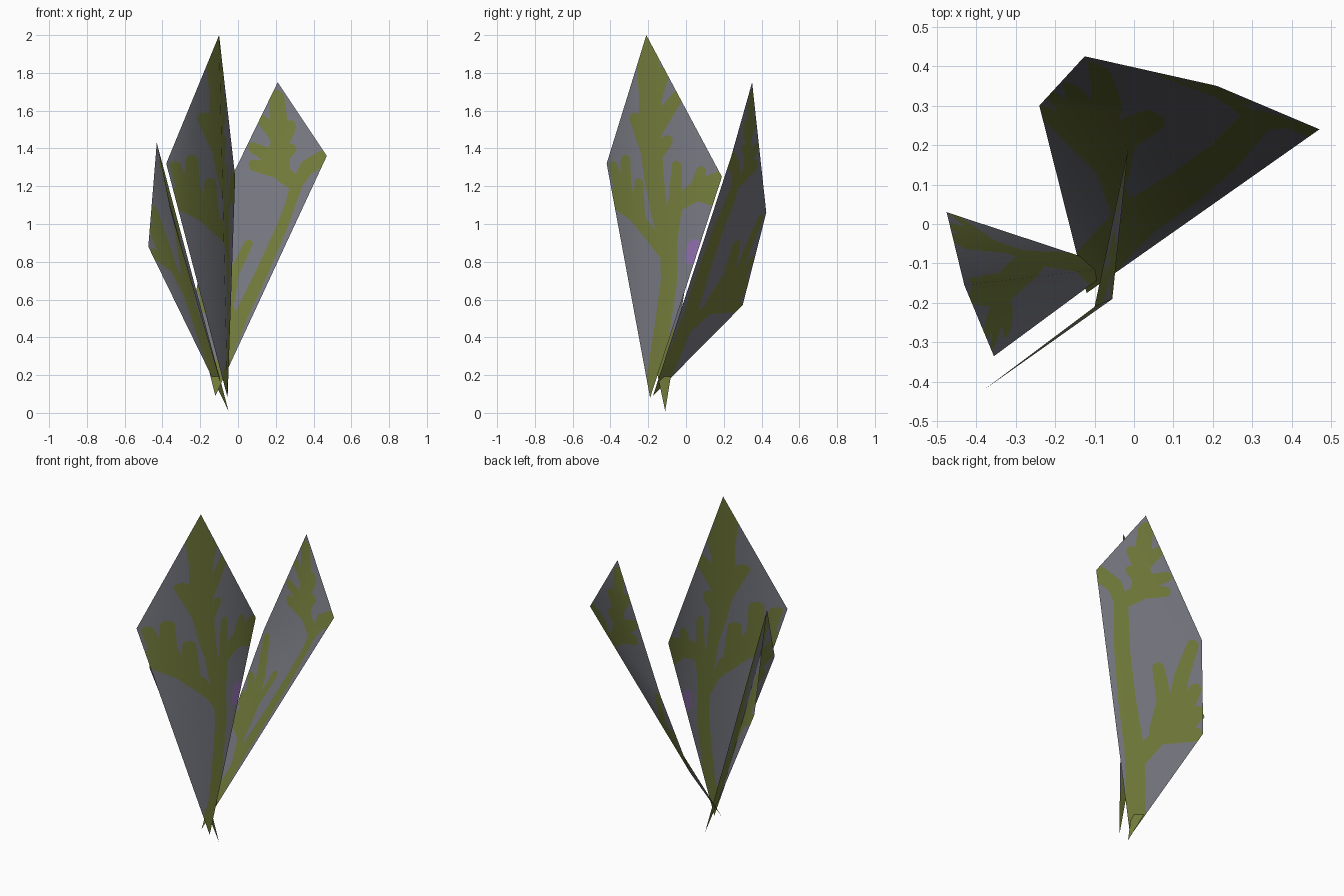
import bpy, math
from mathutils import Vector
from mathutils.geometry import delaunay_2d_cdt

if "Cube" in bpy.data.objects:
    bpy.data.objects.remove(bpy.data.objects["Cube"])


def make_material(name, rgb):
    m = bpy.data.materials.new(name)
    m.use_nodes = True
    m.diffuse_color = (*rgb, 1)
    bsdf = m.node_tree.nodes["Principled BSDF"]
    bsdf.inputs["Base Color"].default_value = (*rgb, 1)
    bsdf.inputs["Roughness"].default_value = 0.9
    return m


MATERIALS = [make_material("slate grey", (0.19, 0.195, 0.225)),
             make_material("olive green", (0.175, 0.205, 0.045)),
             make_material("soft purple", (0.27, 0.16, 0.41))]


def cross2(a, b):
    return a.x * b.y - a.y * b.x


def inside(p, poly):
    """Point in a counter-clockwise convex polygon."""
    return all(cross2(poly[i] - poly[i - 1], p - poly[i - 1]) > -1e-7
               for i in range(len(poly)))


def capsule(a, b, ra, rb, n=14):
    """Rounded, tapered stroke between two points."""
    a, b = Vector(a), Vector(b)
    start = math.atan2(b.y - a.y, b.x - a.x) - math.pi / 2
    pts = []
    for end, r, turn in ((b, rb, 0), (a, ra, math.pi)):
        for i in range(n // 2 + 1):
            t = start + turn + math.pi * i / (n // 2)
            pts.append(end + Vector((math.cos(t), math.sin(t))) * r)
    return pts


def paint(table, colour):
    """Chains of capsules, each with a start and an end radius."""
    out = []
    for path, ra, rb in table:
        k = len(path) - 1
        for i in range(k):
            r0, r1 = (ra + (rb - ra) * j / k for j in (i, i + 1))
            out.append((capsule(path[i], path[i + 1], r0, r1), colour))
    return out


def folded_leaf(name, flat, solid, panels, painted):
    """Flat outline with painted shapes, folded onto the solid corners panel by panel."""
    flat = [Vector(p) for p in flat]
    solid = [Vector(p) for p in solid]
    normals = [Vector() for _ in solid]
    for i, j, k in panels:
        n = (solid[j] - solid[i]).cross(solid[k] - solid[i]).normalized()
        for c in (i, j, k):
            normals[c] += n

    def weights(p, panel):
        a, b, c = (flat[i] for i in panel)
        area = cross2(b - a, c - a)
        wb, wc = cross2(p - a, c - a) / area, cross2(b - a, p - a) / area
        return 1 - wb - wc, wb, wc

    def place(p):
        panel = max(panels, key=lambda t: min(weights(p, t)))
        w = weights(p, panel)
        pos = sum((solid[i] * f for i, f in zip(panel, w)), Vector())
        nor = sum((normals[i] * f for i, f in zip(panel, w)), Vector())
        return pos, nor.normalized()

    # Cut the painted outlines and the folds into the leaf
    verts, edges = [], []
    for loop in [flat] + [poly for poly, _ in painted]:
        k = len(verts)
        verts += loop
        edges += [(k + i, k + (i + 1) % len(loop)) for i in range(len(loop))]
    edges += [(i, k) for i, j, k in panels]
    pts, _, tris, *_ = delaunay_2d_cdt(verts, edges, [], 0, 1e-5)
    faces, colours = [], []
    for tri in tris:
        mid = sum((pts[i] for i in tri), Vector((0, 0))) / len(tri)
        if inside(mid, flat):
            faces.append(list(tri))
            colours.append(max([c for poly, c in painted if inside(mid, poly)], default=0))
    used = sorted({i for f in faces for i in f})
    index = {v: i for i, v in enumerate(used)}
    placed = [place(pts[i]) for i in used]

    mesh = bpy.data.meshes.new(name)
    mesh.from_pydata([p for p, _ in placed], [], [[index[i] for i in f] for f in faces])
    for m in MATERIALS:
        mesh.materials.append(m)
    for poly, c in zip(mesh.polygons, colours):
        poly.material_index = c
        poly.use_smooth = True
    # Soft shading across the folds
    mesh.normals_split_custom_set_from_vertices([n for _, n in placed])
    obj = bpy.data.objects.new(name, mesh)
    bpy.context.scene.collection.objects.link(obj)


# Tall frond: stem, left branch, crown and right branch
tall_frond = [
    ([(-.185, .08), (-.13, .42), (-.09, .7), (-.09, .87)], .04, .045),
    ([(-.1, .83), (-.2, .96), (-.29, 1.07), (-.36, 1.17)], .035, .035),
    ([(-.29, 1.07), (-.32, 1.2), (-.32, 1.34)], .035, .025),
    ([(-.34, 1.13), (-.385, 1.31)], .03, .022),
    ([(-.25, 1.03), (-.25, 1.22)], .035, .022),
    ([(-.27, 1.04), (-.38, 1.11)], .03, .025),
    ([(-.09, .86), (-.14, 1.05), (-.17, 1.25), (-.19, 1.45)], .035, .06),
    ([(-.19, 1.45), (-.19, 1.7), (-.21, 1.96)], .06, .06),
    ([(-.2, 1.4), (-.27, 1.56)], .045, .03),
    ([(-.17, 1.35), (-.1, 1.44)], .04, .03),
    ([(-.17, 1.5), (-.04, 1.68)], .05, .03),
    ([(-.2, 1.6), (-.12, 1.8)], .05, .035),
    ([(-.08, .88), (-.06, 1.1), (.05, 1.17), (.18, 1.22)], .03, .06),
    ([(-.06, 1.1), (-.05, 1.31)], .035, .025),
    ([(.05, 1.17), (.08, 1.28)], .04, .025),
    ([(.07, 1.16), (.15, 1.13)], .04, .035),
]
bud = [([(.02, .81), (.045, .88)], .025, .04)]

# Short frond: broad stem with a heavy crown leaning to one side
short_frond = [
    ([(-.18, .1), (-.17, .3)], .09, .08),
    ([(-.17, .3), (-.13, .6), (-.1, .88)], .07, .045),
    ([(-.1, .86), (-.17, 1.2), (-.23, 1.45), (-.3, 1.5)], .05, .075),
    ([(-.25, 1.45), (-.36, 1.38)], .06, .04),
    ([(-.25, 1.42), (-.34, 1.24)], .05, .03),
    ([(-.22, 1.5), (-.22, 1.85)], .06, .045),
    ([(-.1, .87), (-.02, 1.1), (.15, 1.2)], .04, .04),
    ([(-.02, 1.1), (.03, 1.5)], .04, .05),
    ([(.05, 1.15), (.1, 1.38)], .04, .035),
]

# Wide frond: long edge stem, corner branch, crown and low side branch
wide_frond = [
    ([(.06, .05), (.06, .5), (.05, .88)], .1, .1),
    ([(.05, .88), (-.02, 1.38), (-.065, 1.88), (-.07, 2.36)], .1, .07),
    ([(-.07, 2.36), (-.14, 2.53), (-.29, 2.64)], .07, .08),
    ([(-.06, 2.36), (.1, 2.45), (.14, 2.6)], .07, .1),
    ([(.13, 2.5), (.13, 2.75), (.17, 3.08)], .1, .075),
    ([(.13, 2.47), (.37, 2.46)], .08, .05),
    ([(.15, 2.55), (.38, 2.61)], .08, .05),
    ([(.15, 2.75), (.3, 2.86)], .08, .05),
    ([(.12, 2.72), (.03, 2.87)], .08, .05),
    ([(.12, 2.58), (.01, 2.68)], .07, .04),
    ([(.06, .75), (.3, 1.0), (.68, 1.02)], .09, .07),
    ([(.3, 1.05), (.36, 1.35), (.3, 1.69)], .1, .06),
    ([(.45, 1.1), (.53, 1.6), (.64, 1.92)], .09, .06),
    ([(.5, 1.1), (.67, 1.48)], .09, .06),
    ([(.55, 1.08), (.7, 1.24)], .09, .07),
]

# Two kite leaves folded along the middle
kite = [(-.19, .08), (.19, 1.25), (-.21, 2.0), (-.42, 1.32)]
kite_panels = [(0, 1, 2), (0, 2, 3)]
folded_leaf("tall_leaf", kite,
            [(-.055, -.19, .08), (-.015, .19, 1.25), (-.10, -.21, 2.0), (-.38, -.42, 1.32)],
            kite_panels, paint(tall_frond, 1) + paint(bud, 2))
folded_leaf("short_leaf", kite,
            [(-.05, -.11, .01), (-.475, .03, .88), (-.43, -.155, 1.43), (-.355, -.335, 1.06)],
            kite_panels, paint(short_frond, 1))

# Wide leaf curling upright in three panels that fan from one corner
folded_leaf("wide_leaf",
            [(0, 0), (.75, 1.03), (.73, 1.98), (.17, 3.22), (-.32, 2.68)],
            [(-.12, -.175, .09), (-.24, .30, .57), (-.125, .425, 1.06),
             (.21, .35, 1.75), (.47, .24, 1.36)],
            [(4, 0, 1), (4, 1, 2), (4, 2, 3)], paint(wide_frond, 1))
